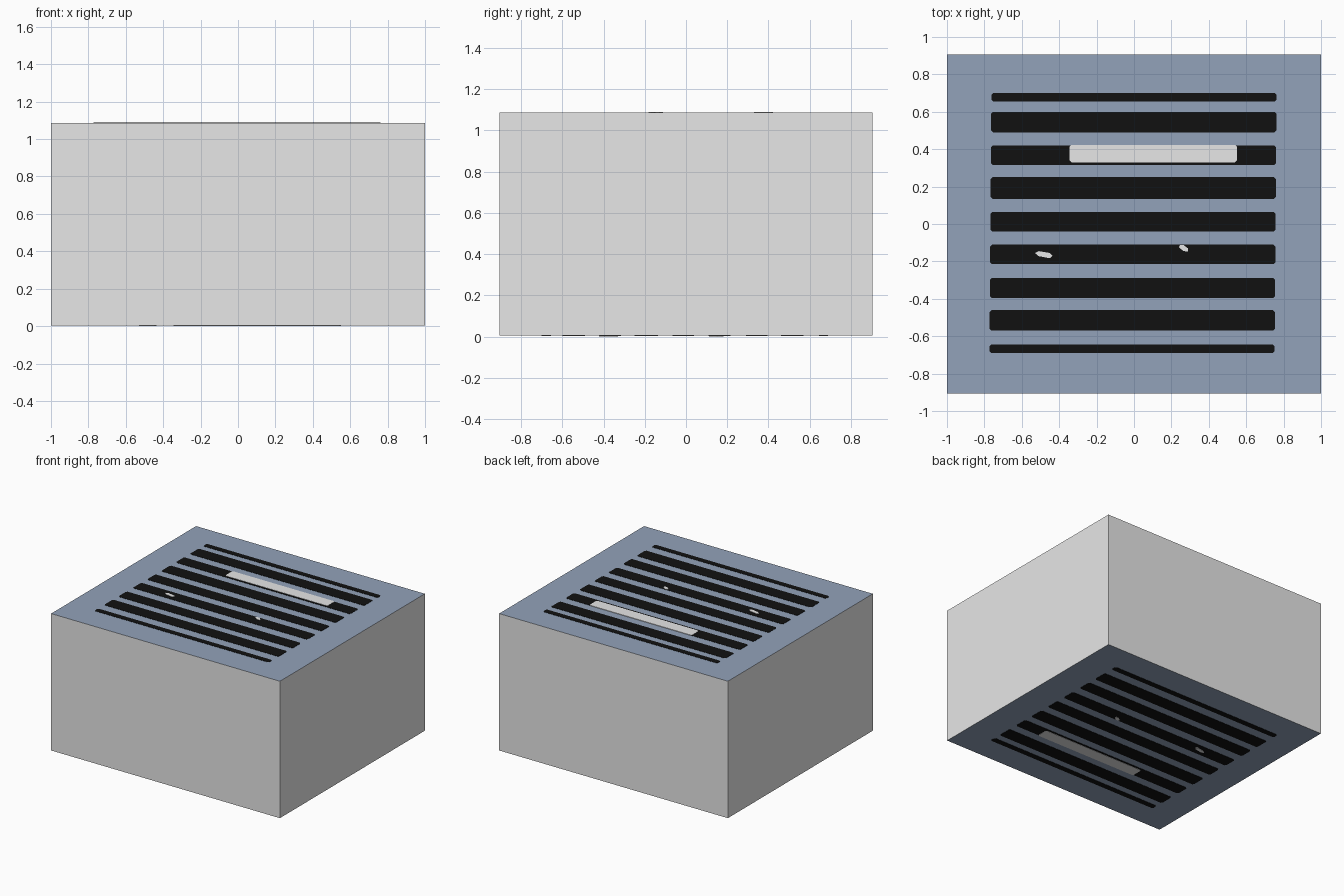
import bpy, bmesh

if "Cube" in bpy.data.objects:
    bpy.data.objects.remove(bpy.data.objects["Cube"])

W, D, H = 1.0, 0.905, 1.09     # half width, half depth, height
SKIN = 0.004                   # room left for the painted plates


def material(name, rgb):
    m = bpy.data.materials.new(name)
    m.diffuse_color = (*rgb, 1)
    m.use_nodes = True
    m.node_tree.nodes["Principled BSDF"].inputs["Base Color"].default_value = m.diffuse_color
    return m


GREY = material("light grey", (0.8, 0.8, 0.8))
BLUE = material("slate blue", (0.29, 0.365, 0.49))
BLACK = material("black", (0.0055, 0.0055, 0.0055))


def finish(name, bm, mats):
    bmesh.ops.recalc_face_normals(bm, faces=bm.faces)
    me = bpy.data.meshes.new(name)
    bm.to_mesh(me)
    bm.free()
    for m in mats:
        me.materials.append(m)
    ob = bpy.data.objects.new(name, me)
    bpy.context.collection.objects.link(ob)
    return ob


def plate(name, outline, thick, mat, top):
    """Thin painted plate on the lid, or mirrored front to back on the base."""
    bm = bmesh.new()
    sy = 1 if top else -1
    z0, z1 = (H - SKIN, H - SKIN + thick) if top else (SKIN, SKIN - thick)
    low = [bm.verts.new((x, y * sy, z0)) for x, y in outline]
    high = [bm.verts.new((x, y * sy, z1)) for x, y in outline]
    bm.faces.new(high)
    bm.faces.new(low[::-1])
    n = len(outline)
    for i in range(n):
        j = (i + 1) % n
        bm.faces.new((low[i], low[j], high[j], high[i]))
    finish(name, bm, [mat])


def slot(x0, x1, y0, y1, c=0.01):
    """Rectangle with clipped corners."""
    return [(x0 + c, y0), (x1 - c, y0), (x1, y0 + c), (x1, y1 - c),
            (x1 - c, y1), (x0 + c, y1), (x0, y1 - c), (x0, y0 + c)]


# Box body: grey walls, blue lid and base
bm = bmesh.new()
bmesh.ops.create_cube(bm, size=1)
for v in bm.verts:
    v.co = (v.co.x * 2 * W, v.co.y * 2 * D,
            H - SKIN if v.co.z > 0 else SKIN)
bm.normal_update()
for f in bm.faces:
    f.material_index = 1 if abs(f.normal.z) > 0.5 else 0
finish("box_body", bm, [GREY, BLUE])

# Vent stripes: (lower y, upper y)
STRIPES = [(0.655, 0.70), (0.49, 0.60), (0.315, 0.42), (0.135, 0.25),
           (-0.04, 0.065), (-0.215, -0.11), (-0.395, -0.29),
           (-0.57, -0.46), (-0.69, -0.645)]
# Small worn spots
SPOTS = [[(-0.53, -0.155), (-0.51, -0.172), (-0.45, -0.183), (-0.435, -0.17),
          (-0.45, -0.155), (-0.51, -0.145)],
         [(0.24, -0.125), (0.265, -0.145), (0.29, -0.147), (0.288, -0.13),
          (0.265, -0.112), (0.245, -0.113)]]

for top, side in ((True, "top"), (False, "base")):
    for i, (y0, y1) in enumerate(STRIPES):
        shift = 0.005 * (i - 4) / 4
        plate(f"{side}_vent_stripe_{i + 1}",
              slot(-0.768 - shift, 0.757 - shift, y0, y1), 0.002, BLACK, top)
    plate(f"{side}_label_bar", slot(-0.345, 0.55, 0.33, 0.423), SKIN, GREY, top)
    for i, pts in enumerate(SPOTS):
        plate(f"{side}_spot_{i + 1}", pts, SKIN, GREY, top)
